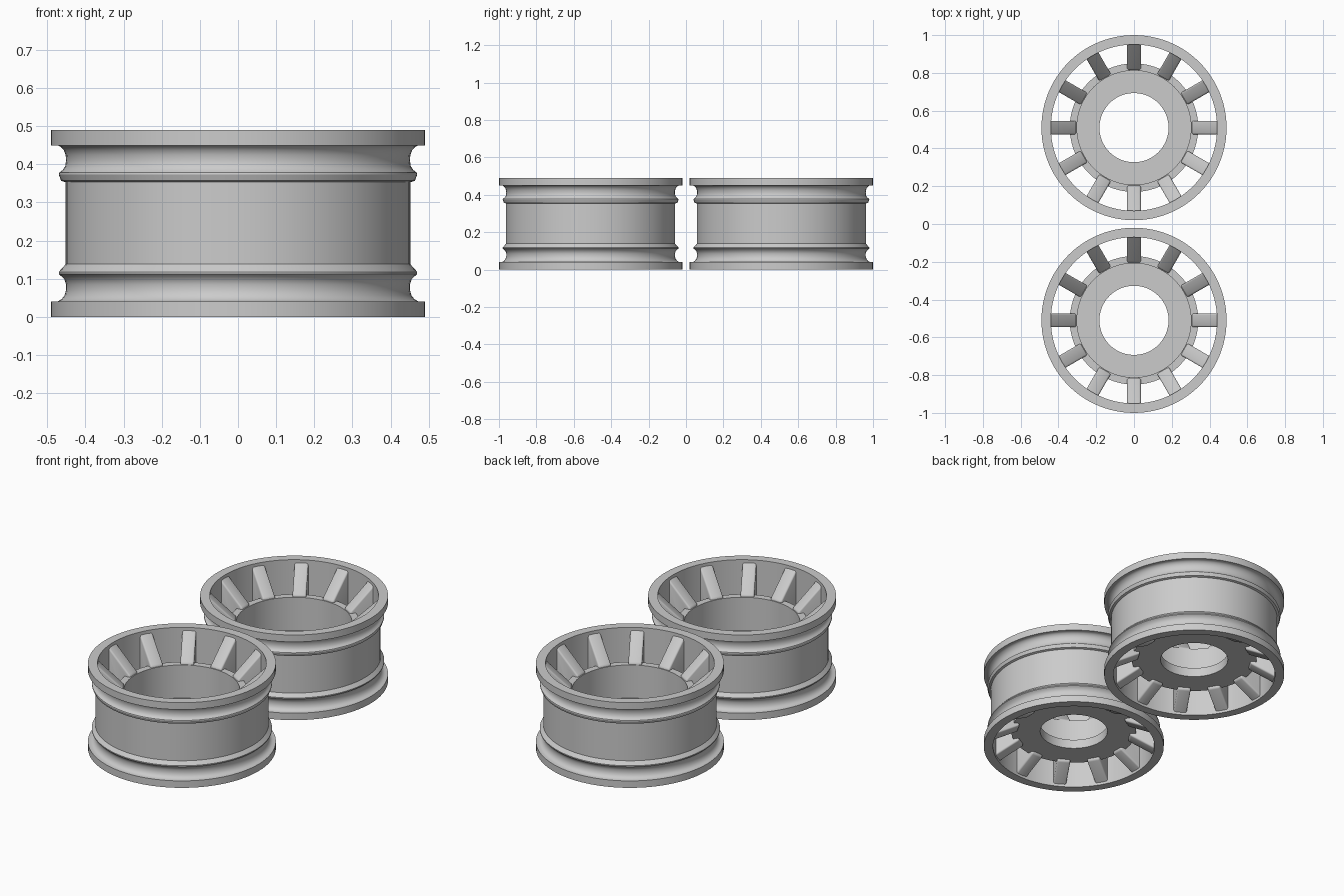
import bpy, bmesh, math
from mathutils import Matrix, Vector

cube = bpy.data.objects.get("Cube")
if cube:
    bpy.data.objects.remove(cube, do_unlink=True)

grey = bpy.data.materials.new("plain_grey")
grey.use_nodes = True
grey.diffuse_color = (0.6, 0.6, 0.6, 1)
grey.node_tree.nodes["Principled BSDF"].inputs["Base Color"].default_value = grey.diffuse_color

SPOKES = 12
SPOKE_WIDTH = 0.072
WHEEL_Y = 0.51


def finish(name, bm):
    """Turn a bmesh into a grey mesh with smooth curves and sharp corners."""
    bmesh.ops.recalc_face_normals(bm, faces=bm.faces)
    mesh = bpy.data.meshes.new(name)
    bm.to_mesh(mesh)
    bm.free()
    mesh.materials.append(grey)
    mesh.shade_smooth()
    mesh.set_sharp_from_angle(angle=math.radians(30))
    return mesh


def lathe(name, profile, steps=96):
    """Spin a closed (radius, height) outline around z."""
    bm = bmesh.new()
    verts = [bm.verts.new((r, 0, z)) for r, z in profile]
    edges = [bm.edges.new((v, verts[i - 1])) for i, v in enumerate(verts)]
    bmesh.ops.spin(bm, geom=verts + edges, cent=(0, 0, 0), axis=(0, 0, 1),
                   angle=math.tau, steps=steps, use_merge=True)
    bmesh.ops.remove_doubles(bm, verts=bm.verts, dist=0.0001)
    return finish(name, bm)


def spoke_ring(name, outline):
    """Build one upright web with eased sloping ends, then repeat it in a circle."""
    bm = bmesh.new()
    face = bm.faces.new([bm.verts.new((r, -SPOKE_WIDTH / 2, z)) for r, z in outline])
    side = bmesh.ops.extrude_face_region(bm, geom=[face])["geom"]
    bmesh.ops.translate(bm, vec=(0, SPOKE_WIDTH, 0),
                        verts=[v for v in side if isinstance(v, bmesh.types.BMVert)])
    bm.normal_update()
    inner = min(r for r, z in outline)
    outer = max(r for r, z in outline)

    def eased(edge):
        a, b = (v.co for v in edge.verts)
        sloped = abs(a.x - b.x) > 0.01
        inner_end = max(a.x, b.x) < inner + 0.01
        return sloped or inner_end

    bmesh.ops.bevel(bm, geom=[e for e in bm.edges if eased(e)], offset=0.012,
                    segments=3, profile=0.5, affect='EDGES', clamp_overlap=True)
    first = bm.verts[:] + bm.edges[:] + bm.faces[:]
    for i in range(1, SPOKES):
        copy = bmesh.ops.duplicate(bm, geom=first)["geom"]
        bmesh.ops.rotate(bm, cent=(0, 0, 0),
                         matrix=Matrix.Rotation(math.tau * i / SPOKES, 3, 'Z'),
                         verts=[v for v in copy if isinstance(v, bmesh.types.BMVert)])
    return finish(name, bm)


# Barrel: thin wall with end flanges, hollow grooves and raised ridges
barrel_outline = [
    (0.44, 0), (0.49, 0), (0.49, 0.04), (0.474, 0.04),
    (0.463, 0.046), (0.455, 0.056), (0.451, 0.07), (0.451, 0.085),
    (0.455, 0.098), (0.464, 0.107), (0.47, 0.112), (0.47, 0.118),
    (0.452, 0.138), (0.452, 0.353), (0.464, 0.357), (0.47, 0.373),
    (0.469, 0.378), (0.46, 0.385), (0.453, 0.395), (0.451, 0.41),
    (0.452, 0.425), (0.457, 0.437), (0.465, 0.446), (0.474, 0.45),
    (0.49, 0.45), (0.49, 0.49), (0.44, 0.49)]

# Hub: open cup with a centre hole in its floor
hub_outline = [(0.183, 0.095), (0.34, 0.095), (0.34, 0.338),
               (0.302, 0.338), (0.302, 0.148), (0.183, 0.148)]

# Spokes: webs from hub to barrel, sloping outward at both ends
spoke_outline = [(0.306, 0.1), (0.306, 0.082), (0.446, 0.012),
                 (0.446, 0.478), (0.306, 0.345), (0.306, 0.32)]

parts = {
    "barrel": lathe("barrel", barrel_outline),
    "hub": lathe("hub", hub_outline),
    "spokes": spoke_ring("spokes", spoke_outline),
}

# Two matching wheels lying one behind the other
for place, y in (("front", -WHEEL_Y), ("back", WHEEL_Y)):
    for part, mesh in parts.items():
        obj = bpy.data.objects.new(f"{place}_wheel_{part}", mesh)
        obj.location = Vector((0, y, 0))
        bpy.context.collection.objects.link(obj)
